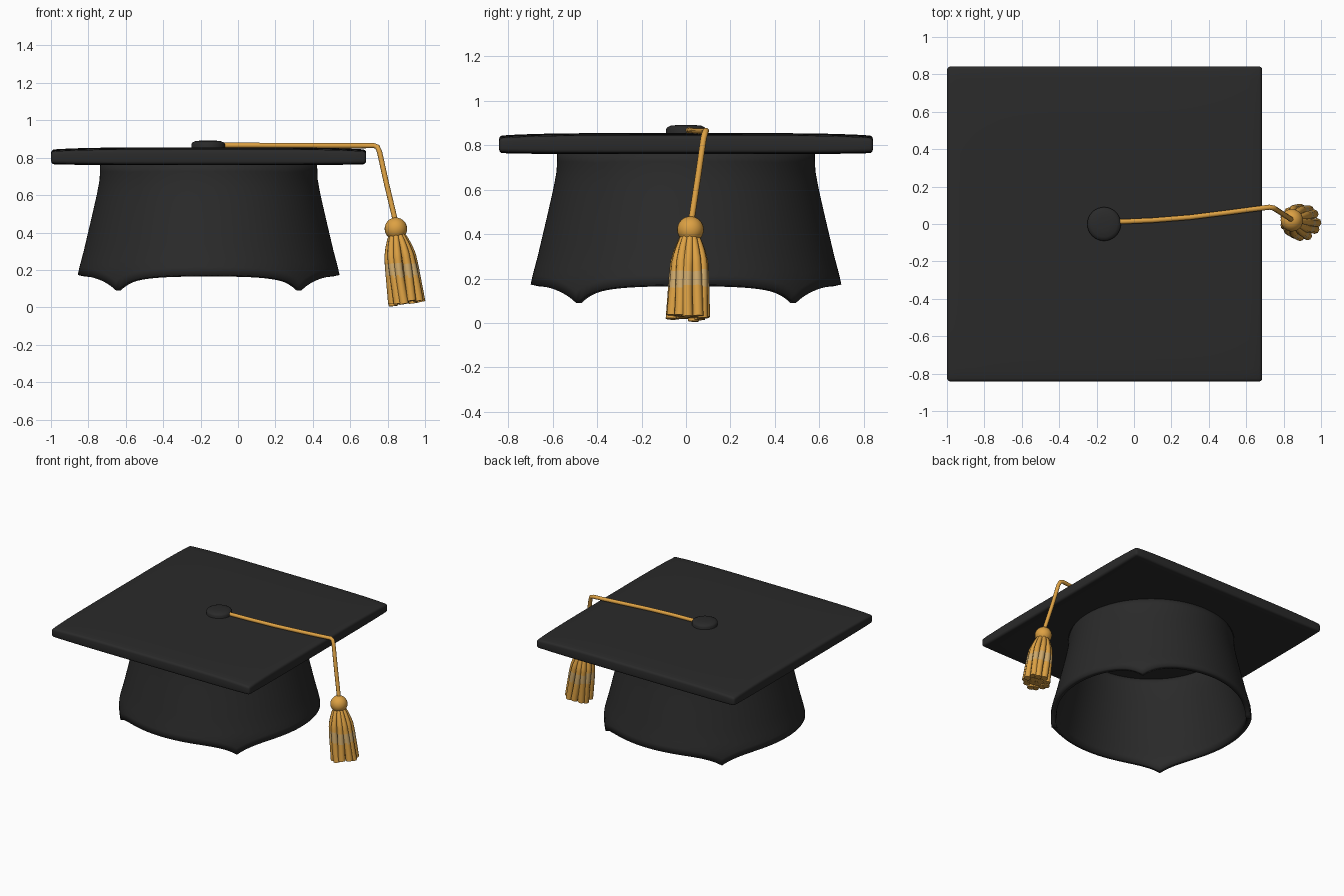
import bpy, bmesh, math
from mathutils import Vector

if "Cube" in bpy.data.objects:
    bpy.data.objects.remove(bpy.data.objects["Cube"])

CX = -0.157  # centre of the hat


def material(name, rgb):
    m = bpy.data.materials.new(name)
    m.diffuse_color = (*rgb, 1)
    m.use_nodes = True
    m.node_tree.nodes["Principled BSDF"].inputs["Base Color"].default_value = m.diffuse_color
    return m


BLACK = material("black cloth", (0.023, 0.023, 0.023))
GOLD = material("gold thread", (0.72, 0.355, 0.056))
PALE = material("pale gold thread", (0.62, 0.40, 0.15))


def finish(bm, name, mats, angle=40):
    bmesh.ops.recalc_face_normals(bm, faces=bm.faces)
    me = bpy.data.meshes.new(name)
    bm.to_mesh(me)
    bm.free()
    ob = bpy.data.objects.new(name, me)
    bpy.context.collection.objects.link(ob)
    for m in mats:
        me.materials.append(m)
    bpy.ops.object.select_all(action='DESELECT')
    ob.select_set(True)
    bpy.context.view_layer.objects.active = ob
    bpy.ops.object.shade_smooth_by_angle(angle=math.radians(angle))
    return ob


def tube(bm, pts, radii, sides=10):
    """Capped tube through points."""
    rings = []
    for i, p in enumerate(pts):
        d = (pts[min(i + 1, len(pts) - 1)] - pts[max(i - 1, 0)]).normalized()
        u = d.cross(Vector((0.1, 1, 0.05))).normalized()
        v = d.cross(u)
        rings.append([bm.verts.new(p + radii[i] * (u * math.cos(a) + v * math.sin(a)))
                      for a in (math.tau * k / sides for k in range(sides))])
    for a, b in zip(rings, rings[1:]):
        for k in range(sides):
            n = (k + 1) % sides
            bm.faces.new((a[k], a[n], b[n], b[k]))
    bm.faces.new(rings[0])
    bm.faces.new(rings[-1])


def interp(t, keys):
    for (t0, v0), (t1, v1) in zip(keys, keys[1:]):
        if t <= t1:
            return v0 + (v1 - v0) * (t - t0) / (t1 - t0)
    return keys[-1][1]


# Square board, slightly domed, thinner towards the corners
bm = bmesh.new()
N, H = 24, 0.842
grid = {}
for s in (0, 1):
    for i in range(N + 1):
        for j in range(N + 1):
            x, y = 2 * i / N - 1, 2 * j / N - 1
            dome = (1 - abs(x) ** 5) * 0.5 + (1 - abs(y) ** 5) * 0.5
            z = 0.832 + 0.023 * dome if s else 0.770 - 0.010 * dome
            grid[s, i, j] = bm.verts.new((CX + H * x, H * y, z))
for s in (0, 1):
    for i in range(N):
        for j in range(N):
            bm.faces.new([grid[s, i + a, j + b] for a, b in ((0, 0), (1, 0), (1, 1), (0, 1))])
for k in range(N):
    for f in (lambda q: (q, 0), lambda q: (q, N), lambda q: (0, q), lambda q: (N, q)):
        bm.faces.new((grid[(0, *f(k))], grid[(0, *f(k + 1))],
                      grid[(1, *f(k + 1))], grid[(1, *f(k))]))
bmesh.ops.recalc_face_normals(bm, faces=bm.faces)
sharp = [e for e in bm.edges if e.calc_face_angle(0) > 1.0]
bmesh.ops.bevel(bm, geom=sharp, offset=0.016, segments=3, profile=0.5, affect='EDGES')
finish(bm, "board", [BLACK])

# Flared skull cap with four points on the diagonals
bm = bmesh.new()
SEG, ROWS = 144, 14
profile = [(0.18, 0.70), (0.30, 0.668), (0.50, 0.621), (0.62, 0.594), (0.69, 0.582), (0.77, 0.58)]
rows = []
for r in range(ROWS + 1):
    row = []
    for k in range(SEG):
        deg = 360 * k / SEG
        off = abs(deg % 90 - 45)
        low = 0.174 - 0.084 * math.exp(-off / 10)
        z = low + (0.77 - low) * r / ROWS
        rad = interp(max(z, 0.18), profile)
        a = math.radians(deg)
        row.append(bm.verts.new((CX + rad * math.cos(a), rad * math.sin(a), z)))
    rows.append(row)
for a, b in zip(rows, rows[1:]):
    for k in range(SEG):
        n = (k + 1) % SEG
        bm.faces.new((a[k], a[n], b[n], b[k]))
cap = finish(bm, "skull_cap", [BLACK])
solid = cap.modifiers.new("cloth thickness", 'SOLIDIFY')
solid.thickness = 0.035
solid.offset = -1

# Button in the middle of the board
bm = bmesh.new()
tube(bm, [Vector((CX - 0.003, 0, z)) for z in (0.84, 0.872, 0.881, 0.888, 0.892)],
     [0.09, 0.09, 0.085, 0.07, 0.035], 40)
finish(bm, "button", [BLACK])

# Cord over the board and down to the tassel
path = [(-0.12, 0.010, 0.866), (0.1, 0.020, 0.866), (0.3, 0.036, 0.865), (0.5, 0.061, 0.864),
        (0.65, 0.081, 0.864), (0.725, 0.090, 0.865), (0.745, 0.086, 0.858), (0.757, 0.079, 0.83),
        (0.792, 0.056, 0.67), (0.842, 0.024, 0.46)]
bm = bmesh.new()
tube(bm, [Vector(p) for p in path], [0.014] * len(path))
finish(bm, "cord", [GOLD])

# Round knot
bm = bmesh.new()
bmesh.ops.create_uvsphere(bm, u_segments=24, v_segments=16, radius=0.06)
bmesh.ops.translate(bm, verts=bm.verts, vec=(0.844, 0.020, 0.420))
finish(bm, "tassel_knot", [GOLD])

# Tassel strands around a tilted axis, with a paler band
top, end = Vector((0.848, 0.018, 0.39)), Vector((0.902, 0.008, 0.018))
axis = (end - top).normalized()
U = axis.cross(Vector((0, 1, 0))).normalized()
V = axis.cross(U)
spread = [(0, 0.030), (0.08, 0.042), (0.18, 0.054), (0.32, 0.065), (0.5, 0.070), (1, 0.076)]
thick = [(0, 0.014), (0.3, 0.022), (1, 0.025)]
STEPS = 24
bm = bmesh.new()
for k in range(11):
    a = math.tau * k / 11
    pts, radii = [], []
    for i in range(STEPS + 1):
        t = i / STEPS
        aa = a + 0.08 * math.sin(3 * t + 2 * k)
        r = interp(t, spread)
        reach = t * (1 - 0.015 * (k % 3))
        pts.append(top.lerp(end, reach) + r * (U * math.cos(aa) + V * math.sin(aa)))
        radii.append(interp(t, thick))
    tube(bm, pts, radii, 8)
# Inner strands fill the middle
for k in range(5):
    a = math.tau * k / 5
    side = U * math.cos(a) + V * math.sin(a)
    tube(bm, [top.lerp(end, t) + side * (0.012 + 0.02 * t) for t in (0, 0.25, 0.5, 0.75, 0.97)],
         [0.014, 0.019, 0.022, 0.024, 0.025], 8)
for f in bm.faces:
    f.material_index = 1 if 0.165 < f.calc_center_median().z < 0.235 else 0
finish(bm, "tassel_strands", [GOLD, PALE], 50)
